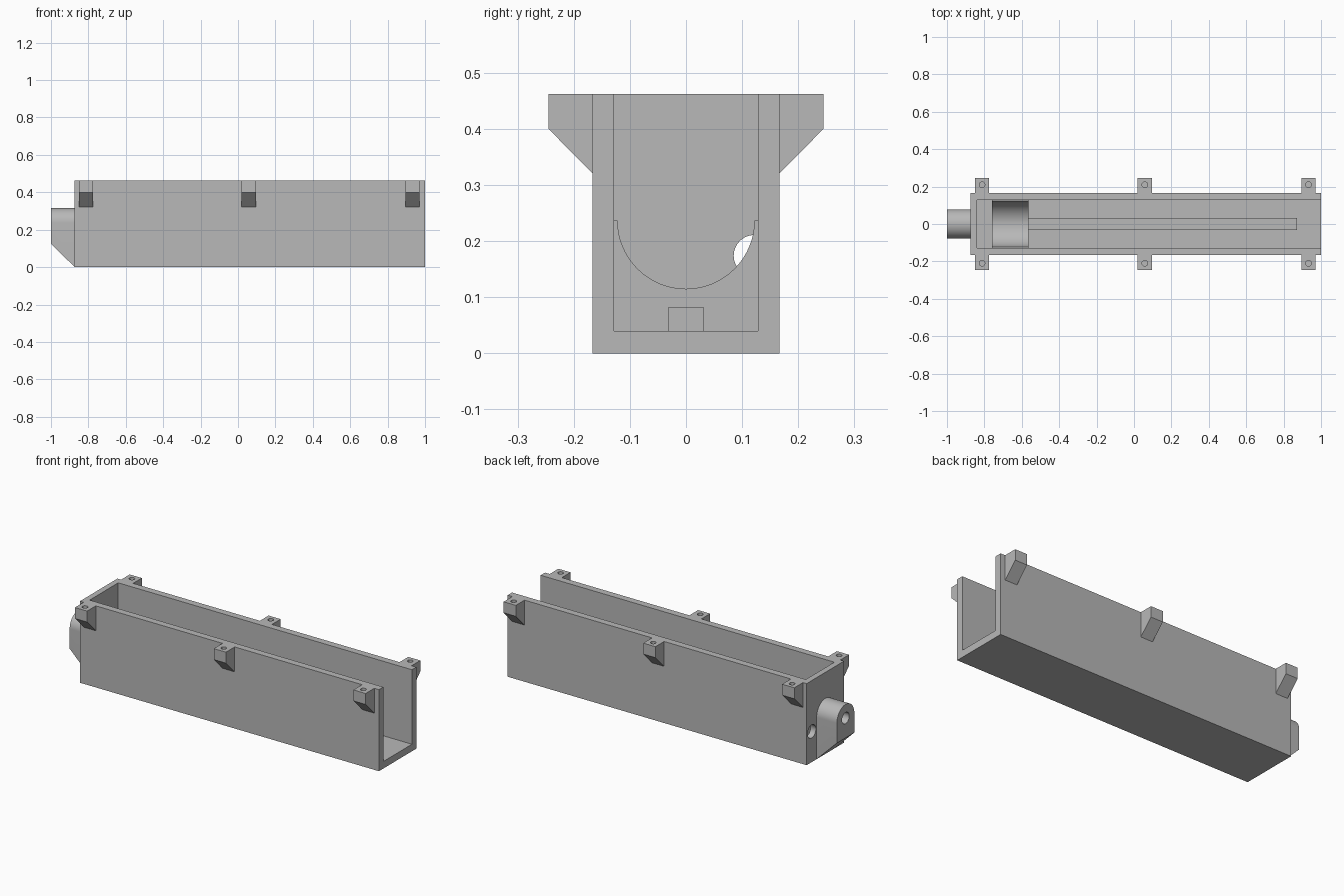
import bpy, bmesh, math
from mathutils import Matrix

cube = bpy.data.objects.get("Cube")
if cube:
    bpy.data.objects.remove(cube, do_unlink=True)

grey = bpy.data.materials.new("plain grey")
grey.use_nodes = True
COLOUR = (0.48, 0.48, 0.48, 1)
grey.diffuse_color = COLOUR
grey.node_tree.nodes["Principled BSDF"].inputs["Base Color"].default_value = COLOUR


def finish(name, bm):
    bmesh.ops.recalc_face_normals(bm, faces=bm.faces)
    mesh = bpy.data.meshes.new(name)
    bm.to_mesh(mesh)
    bm.free()
    mesh.materials.append(grey)
    obj = bpy.data.objects.new(name, mesh)
    bpy.context.collection.objects.link(obj)
    return obj


def prism(name, profile, x0, x1, taper=None):
    """Extrude a y-z profile along x; taper lifts the low points of the x0 end."""
    bm = bmesh.new()
    ends = [[bm.verts.new((x, y, z)) for y, z in profile] for x in (x0, x1)]
    if taper:
        for v in ends[0]:
            v.co.z = max(v.co.z, taper)
    bm.faces.new(ends[0])
    bm.faces.new(ends[1])
    n = len(profile)
    for i in range(n):
        j = (i + 1) % n
        bm.faces.new((ends[0][i], ends[0][j], ends[1][j], ends[1][i]))
    return finish(name, bm)


def rect(y, z0, z1):
    return [(-y, z0), (y, z0), (y, z1), (-y, z1)]


def arc(r, z, start, end, steps=32):
    angles = [math.radians(start + (end - start) * i / steps) for i in range(steps + 1)]
    return [(r * math.cos(a), z + r * math.sin(a)) for a in angles]


def drill(obj, centre, radius, depth, axis):
    bm = bmesh.new()
    turn = Matrix.Rotation(math.pi / 2, 4, 'Y') if axis == 'X' else Matrix()
    bmesh.ops.create_cone(bm, cap_ends=True, segments=32, radius1=radius,
                          radius2=radius, depth=depth,
                          matrix=Matrix.Translation(centre) @ turn)
    cut(obj, finish("drill_cutter", bm))


def cut(obj, cutter):
    mod = obj.modifiers.new("cut", 'BOOLEAN')
    mod.operation = 'DIFFERENCE'
    mod.solver = 'EXACT'
    mod.object = cutter
    select(obj)
    bpy.ops.object.modifier_apply(modifier=mod.name)
    bpy.data.objects.remove(cutter, do_unlink=True)


def select(obj):
    bpy.ops.object.select_all(action='DESELECT')
    obj.select_set(True)
    bpy.context.view_layer.objects.active = obj


def smooth(obj):
    select(obj)
    bpy.ops.object.shade_smooth_by_angle(angle=math.radians(30))


TOP, BACK, AXIS = 0.462, -0.873, 0.237

# Trough, open at the top and at one end, with a cable hole in the end wall
trough = prism("trough", rect(0.167, 0, TOP), BACK, 1.0)
cut(trough, prism("cavity_cutter", rect(0.128, 0.04, 0.6), -0.84, 1.2))
drill(trough, (-0.885, 0.122, 0.174), 0.037, 0.1, 'X')
smooth(trough)

# Round cradle and the long rib on the trough floor
cradle = prism("cradle", [(-0.128, AXIS), (-0.128, 0.04), (0.128, 0.04), (0.128, AXIS)]
               + arc(0.122, AXIS, 0, -180), -0.76, -0.565)
smooth(cradle)
prism("floor_rib", rect(0.031, 0.04, 0.083), -0.565, 0.872)

# Rounded end lug with a sloped underside and a blind hole
lug = prism("end_lug", [(-0.078, 0), (0.078, 0)] + arc(0.078, AXIS, 0, 180),
            -1.0, BACK, taper=0.125)
drill(lug, (-1.0, 0, AXIS), 0.032, 0.22, 'X')
smooth(lug)

# Screw brackets along both rims
for side, label in ((-1, "front"), (1, "back")):
    for i, x in enumerate((-0.812, 0.058, 0.933)):
        outline = [(0.167, 0.321), (0.245, 0.4), (0.245, TOP), (0.167, TOP)]
        bracket = prism(f"{label}_bracket_{i + 1}", [(side * y, z) for y, z in outline],
                        x - 0.038, x + 0.038)
        drill(bracket, (x, side * 0.21, TOP), 0.015, 0.12, 'Z')
        smooth(bracket)
